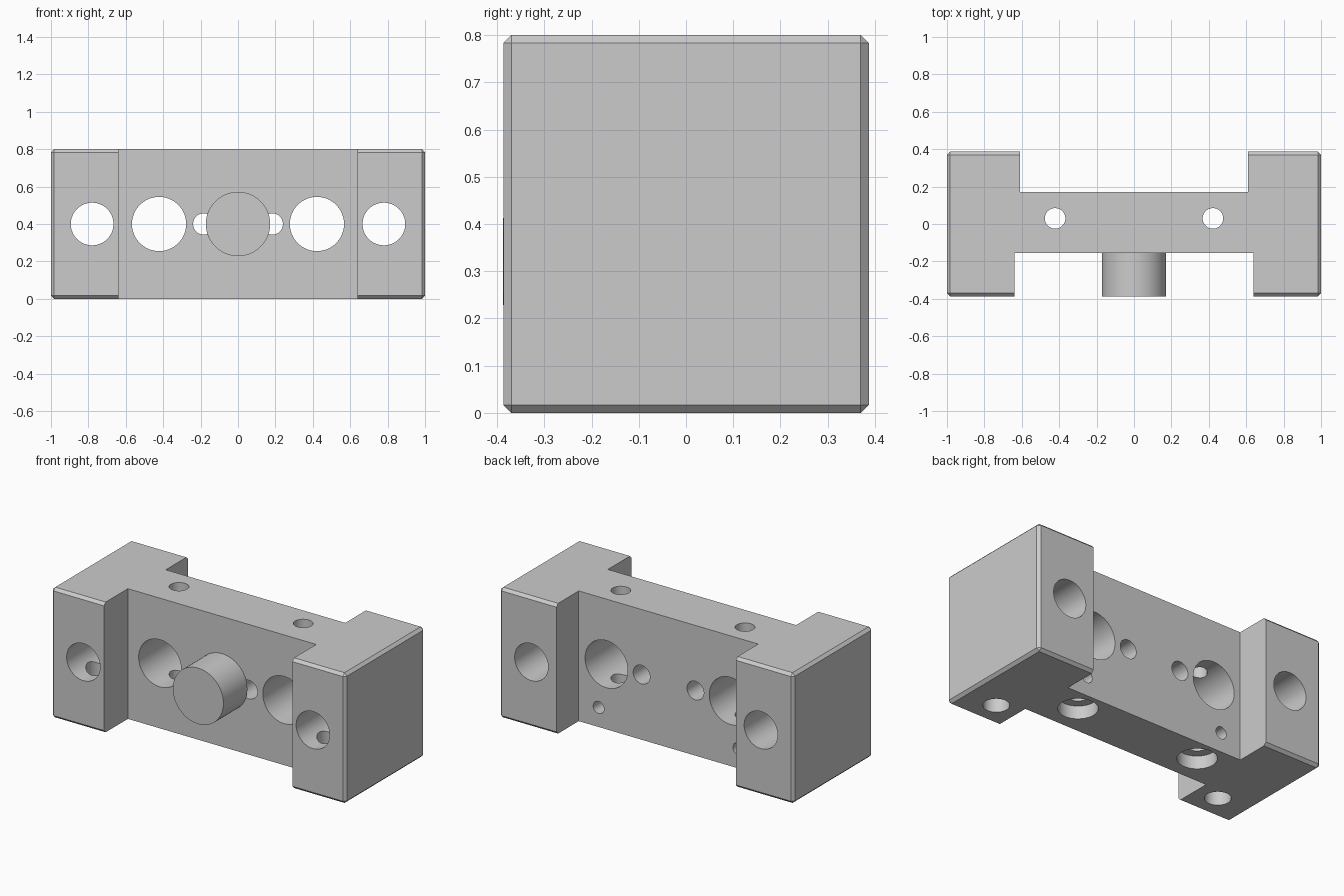
import bpy, bmesh
from math import radians
from mathutils import Matrix

if "Cube" in bpy.data.objects:
    bpy.data.objects.remove(bpy.data.objects["Cube"])

HALF_Y, HEIGHT, MID_Z = 0.387, 0.8, 0.4
WEB_FRONT, WEB_BACK = -0.155, 0.17
PIN_Y = 0.03

steel = bpy.data.materials.new("machined_grey")
steel.use_nodes = True
grey = (0.6, 0.6, 0.6, 1)
steel.diffuse_color = grey
steel.node_tree.nodes["Principled BSDF"].inputs["Base Color"].default_value = grey


def finish(name, bm):
    mesh = bpy.data.meshes.new(name)
    bm.to_mesh(mesh)
    bm.free()
    mesh.materials.append(steel)
    obj = bpy.data.objects.new(name, mesh)
    bpy.context.collection.objects.link(obj)
    return obj


def box(name, lo, hi, chamfer=0):
    bm = bmesh.new()
    size = [b - a for a, b in zip(lo, hi)]
    mid = [(a + b) / 2 for a, b in zip(lo, hi)]
    bmesh.ops.create_cube(bm, size=1, matrix=Matrix.Translation(mid) @ Matrix.Diagonal((*size, 1)))
    if chamfer:
        bmesh.ops.bevel(bm, geom=bm.edges[:], offset=chamfer, segments=1, affect='EDGES')
    return finish(name, bm)


def cylinder(name, axis, a, b, start, end, radius):
    """Cylinder along y at (x, z) = (a, b), or along z at (x, y) = (a, b)."""
    mid = (start + end) / 2
    if axis == 'y':
        place = Matrix.Translation((a, mid, b)) @ Matrix.Rotation(radians(90), 4, 'X')
    else:
        place = Matrix.Translation((a, b, mid))
    bm = bmesh.new()
    bmesh.ops.create_cone(bm, cap_ends=True, segments=64, radius1=radius, radius2=radius,
                          depth=end - start, matrix=place)
    return finish(name, bm)


def shade(obj):
    bpy.ops.object.select_all(action='DESELECT')
    obj.select_set(True)
    bpy.context.view_layer.objects.active = obj
    bpy.ops.object.shade_smooth_by_angle(angle=radians(30))


# Chamfered block
block = box("block", (-1, -HALF_Y, 0), (1, HALF_Y, HEIGHT), 0.017)

# Front and back channels that leave the central web
cutters = [
    box("front_channel", (-0.64, -1, -1), (0.64, WEB_FRONT, 2)),
    box("back_channel", (-0.61, WEB_BACK, -1), (0.61, 1, 2)),
]

# Mirrored pairs of holes
for s in (-1, 1):
    cutters += [
        cylinder("flange_bore", 'y', s * 0.78, MID_Z, -1, 1, 0.114),
        cylinder("web_bore", 'y', s * 0.422, MID_Z, -1, 1, 0.145),
        cylinder("inner_hole", 'y', s * 0.183, MID_Z, -1, 1, 0.057),
        cylinder("pin_hole", 'z', s * 0.422, PIN_Y, -1, 2, 0.055),
        cylinder("pin_counterbore", 'z', s * 0.422, PIN_Y, -1, 0.08, 0.11),
        cylinder("flange_bottom_hole", 'z', s * 0.785, -0.228, -1, MID_Z, 0.073),
        cylinder("set_screw_hole", 'y', s * 0.475, 0.12, PIN_Y, 1, 0.037),
    ]

for cutter in cutters:
    cutter.hide_render = True
    mod = block.modifiers.new(cutter.name, 'BOOLEAN')
    mod.operation = 'DIFFERENCE'
    mod.solver = 'EXACT'
    mod.object = cutter

# Bake the cuts and drop the cutters
bpy.context.view_layer.update()
cut_mesh = bpy.data.meshes.new_from_object(
    block.evaluated_get(bpy.context.evaluated_depsgraph_get()))
block.modifiers.clear()
block.data = cut_mesh
cut_mesh.materials.clear()
cut_mesh.materials.append(steel)
for poly in cut_mesh.polygons:
    poly.material_index = 0
for cutter in cutters:
    bpy.data.objects.remove(cutter)
shade(block)

# Round boss on the front of the web
shade(cylinder("front_boss", 'y', 0, MID_Z, -HALF_Y, WEB_FRONT, 0.172))
